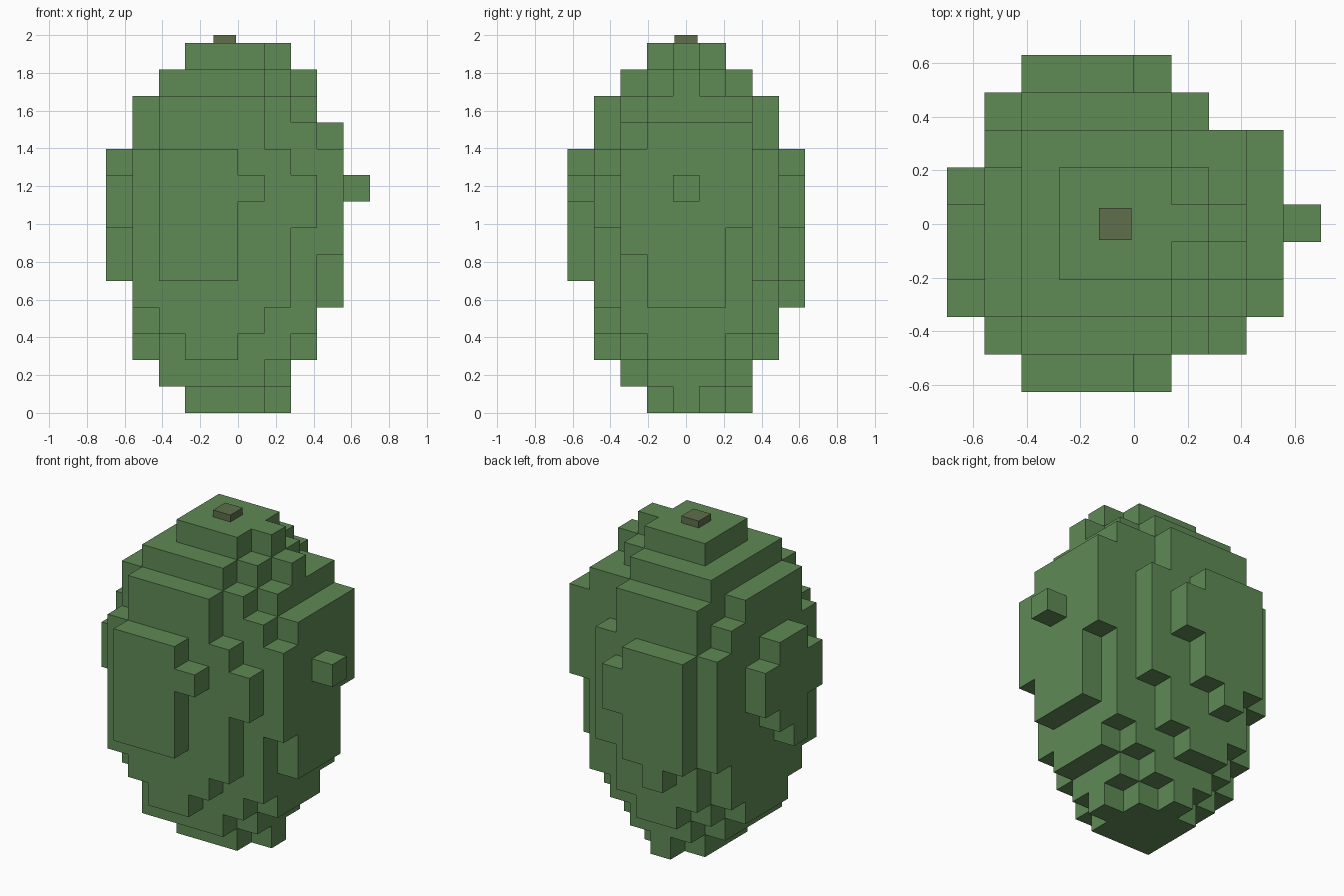
import bpy, bmesh
from mathutils import Vector

if "Cube" in bpy.data.objects:
    bpy.data.objects.remove(bpy.data.objects["Cube"])

CELL = 0.1398
ORIGIN = Vector((-0.699, -0.627, 0.0))


def material(name, color):
    m = bpy.data.materials.new(name)
    m.diffuse_color = (*color, 1.0)
    m.use_nodes = True
    m.node_tree.nodes["Principled BSDF"].inputs["Base Color"].default_value = m.diffuse_color
    return m


def make_object(name, bm, mat):
    mesh = bpy.data.meshes.new(name)
    bm.to_mesh(mesh)
    bm.free()
    mesh.materials.append(mat)
    obj = bpy.data.objects.new(name, mesh)
    bpy.context.collection.objects.link(obj)
    return obj


def fill(cells, xs, ys, zs):
    """Add a block of cells; each range is (first, last) inclusive."""
    for i in range(xs[0], xs[1] + 1):
        for j in range(ys[0], ys[1] + 1):
            for k in range(zs[0], zs[1] + 1):
                cells.add((i, j, k))


def block_surface(cells):
    """Outer skin of the filled cells, with flat areas merged."""
    bm = bmesh.new()
    for c in sorted(cells):
        for axis in range(3):
            for side in (0, 1):
                n = list(c)
                n[axis] += 2 * side - 1
                if tuple(n) in cells:
                    continue
                u, v = (axis + 1) % 3, (axis + 2) % 3
                quad = []
                for du, dv in ((0, 0), (1, 0), (1, 1), (0, 1)):
                    p = list(c)
                    p[axis] += side
                    p[u] += du
                    p[v] += dv
                    quad.append(bm.verts.new(ORIGIN + Vector(p) * CELL))
                bm.faces.new(quad if side else quad[::-1])
    bmesh.ops.remove_doubles(bm, verts=bm.verts[:], dist=0.001)
    return bm


green = material("leaf green", (0.114, 0.254, 0.091))
brown = material("stem brown", (0.112, 0.156, 0.070))

body = set()
# core and stepped crown / base
fill(body, (2, 6), (2, 6), (2, 11))
fill(body, (2, 5), (2, 6), (12, 12))
fill(body, (6, 6), (3, 5), (12, 12))
fill(body, (3, 5), (3, 5), (13, 13))
fill(body, (6, 6), (4, 4), (13, 13))
fill(body, (2, 5), (2, 5), (1, 1))
fill(body, (3, 5), (6, 6), (1, 1))
fill(body, (6, 6), (3, 5), (1, 1))
fill(body, (3, 5), (3, 5), (0, 0))
body |= {(6, 4, 0), (4, 6, 0), (7, 4, 12)}
# front and back bulges
for j in (1, 7):
    fill(body, (2, 5), (j, j), (3, 11))
    fill(body, (3, 4), (j, j), (2, 2))
    fill(body, (1, 1), (j, j), (4 if j == 1 else 5, 9))
    fill(body, (6, 6), (j, j), (4 if j == 1 else 5, 9))
fill(body, (7, 7), (1, 1), (7, 8))
# front and back outer plates
for j in (0, 8):
    fill(body, (2, 4), (j, j), (5, 9))
body |= {(5, 0, 8), (5, 8, 7), (5, 8, 8), (3, 8, 4)}
# left bulge and outer plate
fill(body, (1, 1), (2, 6), (3, 10))
fill(body, (1, 1), (2, 5), (11, 11))
fill(body, (1, 1), (3, 5), (2, 2))
fill(body, (0, 0), (2, 5), (7, 8))
fill(body, (0, 0), (3, 4), (6, 9))
body.add((0, 3, 5))
# right bulge, outer plate and nub
fill(body, (7, 7), (2, 6), (3, 10))
fill(body, (7, 7), (3, 6), (11, 11))
fill(body, (7, 7), (3, 5), (2, 2))
fill(body, (8, 8), (3, 5), (4, 10))
fill(body, (8, 8), (2, 2), (6, 9))
fill(body, (8, 8), (6, 6), (7, 10))
body.add((9, 4, 8))
make_object("fruit_body", block_surface(body), green)

# short stem on the crown
bm = bmesh.new()
bmesh.ops.create_cube(bm, size=1.0)
bmesh.ops.scale(bm, vec=(0.12, 0.12, 0.06), verts=bm.verts[:])
bmesh.ops.translate(bm, vec=(-0.07, 0.0, 1.97), verts=bm.verts[:])
make_object("stem", bm, brown)
